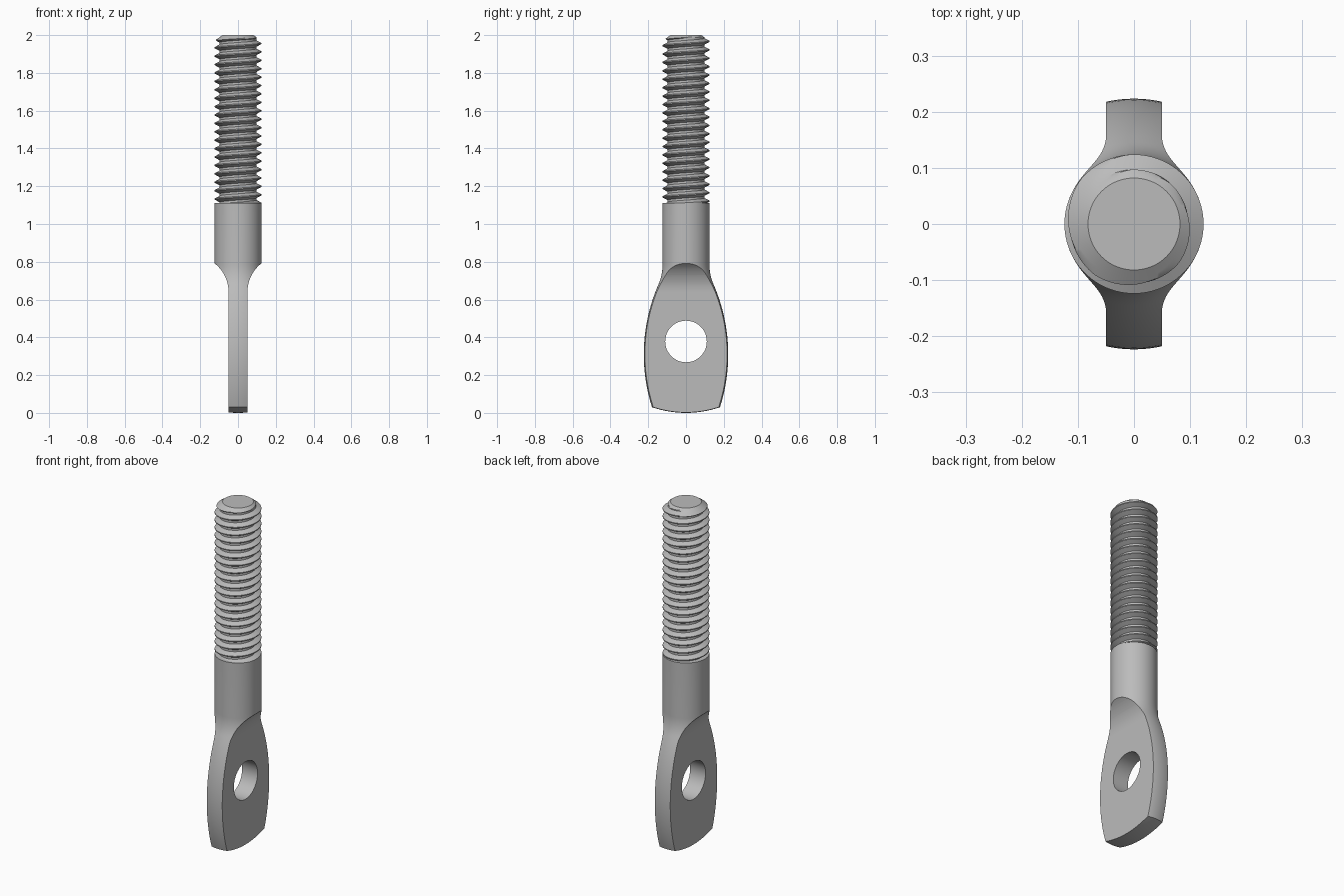
import bpy, bmesh, math
from math import sin, cos, tau, sqrt, asin

ROD_R = 0.124
SHANK_TOP = 1.11
TOP = 2.0

if "Cube" in bpy.data.objects:
    bpy.data.objects.remove(bpy.data.objects["Cube"], do_unlink=True)

steel = bpy.data.materials.new("grey steel")
steel.use_nodes = True
steel.diffuse_color = (0.5, 0.5, 0.5, 1)
steel.node_tree.nodes["Principled BSDF"].inputs["Base Color"].default_value = (0.5, 0.5, 0.5, 1)


def make_object(name, bm):
    bmesh.ops.remove_doubles(bm, verts=bm.verts, dist=1e-5)
    bmesh.ops.recalc_face_normals(bm, faces=bm.faces)
    mesh = bpy.data.meshes.new(name)
    bm.to_mesh(mesh)
    bm.free()
    mesh.materials.append(steel)
    obj = bpy.data.objects.new(name, mesh)
    bpy.context.collection.objects.link(obj)
    return obj


def lathe(name, profile, steps=96):
    bm = bmesh.new()
    verts = [bm.verts.new((r, 0, z)) for r, z in profile]
    edges = [bm.edges.new(pair) for pair in zip(verts, verts[1:])]
    bmesh.ops.spin(bm, geom=verts + edges, cent=(0, 0, 0), axis=(0, 0, 1),
                   angle=tau, steps=steps)
    return make_object(name, bm)


def prism(name, points, axis, half):
    """Extrude an outline of (u, z) points along x or y."""
    bm = bmesh.new()
    place = (lambda u, z: (-half, u, z)) if axis == "x" else (lambda u, z: (u, -half, z))
    face = bm.faces.new([bm.verts.new(place(u, z)) for u, z in points])
    new = bmesh.ops.extrude_face_region(bm, geom=[face])["geom"]
    shift = (2 * half, 0, 0) if axis == "x" else (0, 2 * half, 0)
    bmesh.ops.translate(bm, vec=shift, verts=[g for g in new if isinstance(g, bmesh.types.BMVert)])
    obj = make_object(name, bm)
    obj.hide_render = True
    return obj


def select_only(obj):
    bpy.ops.object.select_all(action="DESELECT")
    obj.select_set(True)
    bpy.context.view_layer.objects.active = obj


def cut(obj, cutter, operation):
    select_only(obj)
    mod = obj.modifiers.new("cut", "BOOLEAN")
    mod.operation = operation
    mod.solver = "EXACT"
    mod.object = cutter
    bpy.ops.object.modifier_apply(modifier=mod.name)
    bpy.data.objects.remove(cutter, do_unlink=True)


def smooth(obj):
    select_only(obj)
    bpy.ops.object.shade_smooth_by_angle(angle=math.radians(28))


# Turned blank: domed end, barrel, concave neck, plain shank
BARREL_R, BELLY, BELLY_Z, JOIN_Z = 0.923, 0.2235, 0.31, 0.68


def barrel(z):
    return BELLY - BARREL_R + sqrt(BARREL_R ** 2 - (z - BELLY_Z) ** 2)


end_r = barrel(0.03)
profile = [(end_r * i / 8, 0.03 * (i / 8) ** 2) for i in range(8)]
profile += [(barrel(z), z) for z in [0.03 + (JOIN_Z - 0.03) * i / 24 for i in range(25)]]
slope = asin((JOIN_Z - BELLY_Z) / BARREL_R)
neck_r = (barrel(JOIN_Z) - ROD_R) / (1 - cos(slope))
neck_end = JOIN_Z + neck_r * sin(slope)
for i in range(1, 9):
    a = slope * (1 - i / 8)
    profile.append((ROD_R + neck_r * (1 - cos(a)), neck_end - neck_r * sin(a)))
profile += [(ROD_R, SHANK_TOP), (0, SHANK_TOP)]
eye_and_shank = lathe("eye_and_shank", profile)

# Flatten the eye on both sides with curved run-outs
HALF, FILLET, FLAT_TOP = 0.05, 0.192, 0.64
side = [(HALF, -0.1)]
for i in range(17):
    dz = 0.16 * i / 16
    side.append((HALF + FILLET - sqrt(FILLET ** 2 - dz ** 2), FLAT_TOP + dz))
side += [(0.3, 0.8), (0.3, 1.3)]
outline = side + [(-x, z) for x, z in reversed(side)]
cut(eye_and_shank, prism("flat_cutter", outline, "y", 0.4), "INTERSECT")

# Cross hole
circle = [(0.11 * cos(tau * i / 64), 0.378 + 0.11 * sin(tau * i / 64)) for i in range(64)]
cut(eye_and_shank, prism("hole_cutter", circle, "x", 0.3), "DIFFERENCE")
smooth(eye_and_shank)

# Helical thread with chamfered tip
PITCH, ROOT_R, TIP_R, SEG = 0.0445, 0.097, 0.082, 96
PHASES = [0.0625, 0.17, 0.27, 0.375, 0.5, 0.625, 0.73, 0.83, 0.9375]


def thread_radius(z, phase):
    d = abs((phase + 0.5) % 1 - 0.5)
    t = min(max((d - 0.0625) / 0.3125, 0), 1)
    return min(ROD_R + (ROOT_R - ROD_R) * t, TIP_R + (TOP - z) * 1.4)


turns = int((TOP - SHANK_TOP) / PITCH) + 2
bm = bmesh.new()
columns = []
for s in range(SEG + 1):
    turn = s / SEG
    column = []
    for k in range(-2, turns):
        for p in PHASES:
            z = min(max(SHANK_TOP + PITCH * (k + p + turn), SHANK_TOP), TOP)
            r = thread_radius(z, (z - SHANK_TOP) / PITCH - turn)
            column.append(bm.verts.new((r * cos(tau * turn), r * sin(tau * turn), z)))
    columns.append(column)
for a, b in zip(columns, columns[1:]):
    for i in range(len(a) - 1):
        bm.faces.new((a[i], b[i], b[i + 1], a[i + 1]))
bm.faces.new([c[-1] for c in columns[:-1]])
thread = make_object("threaded_rod", bm)
smooth(thread)
